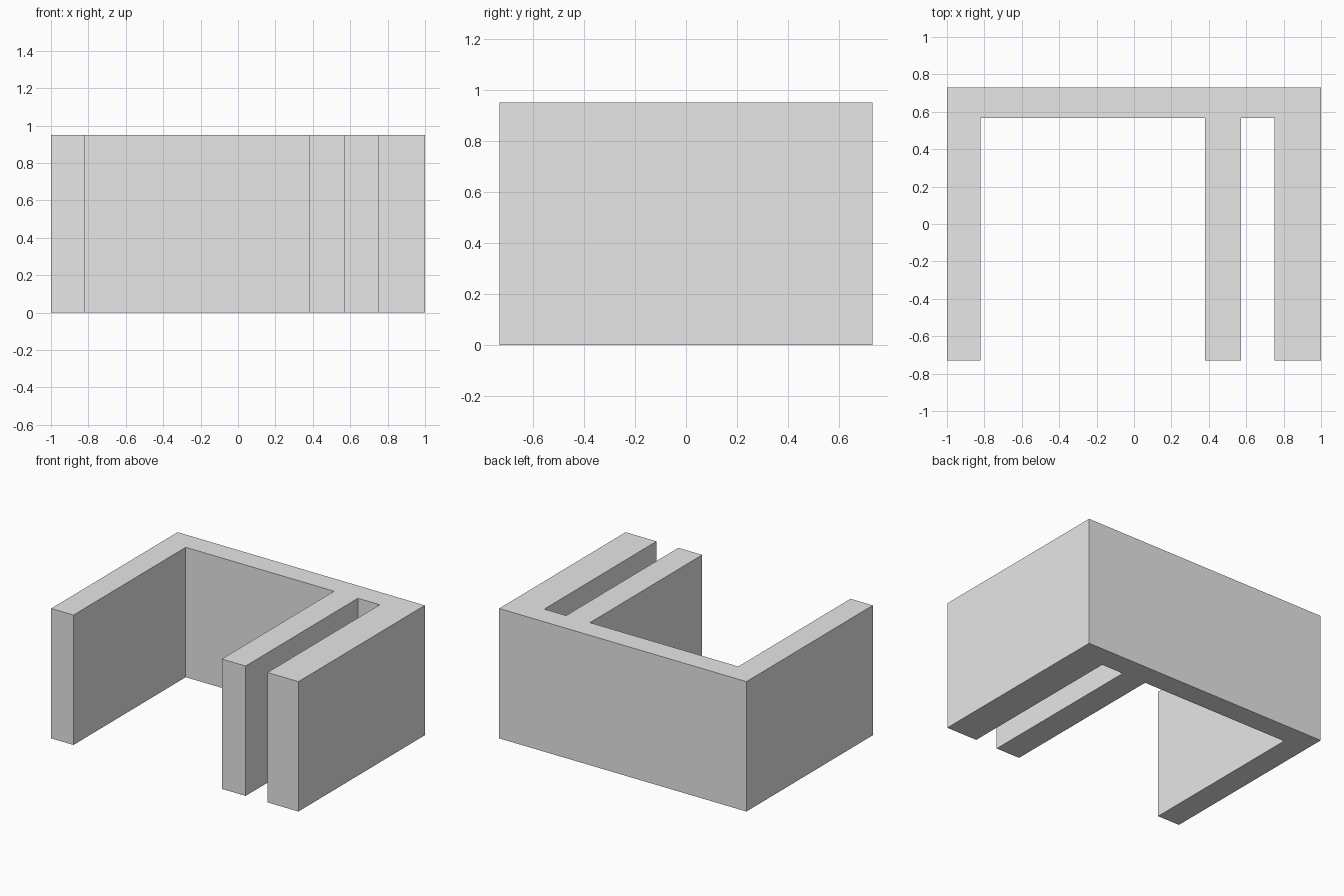
import bpy
import bmesh

HEIGHT = 0.95
FRONT, INNER, BACK = -0.73, 0.567, 0.73

cube = bpy.data.objects.get("Cube")
if cube:
    bpy.data.objects.remove(cube, do_unlink=True)

# Plain grey for the whole piece
grey = bpy.data.materials.new("plain_grey")
grey.use_nodes = True
colour = (0.8, 0.8, 0.8, 1)
grey.diffuse_color = colour
grey.node_tree.nodes["Principled BSDF"].inputs["Base Color"].default_value = colour

# Floor plan: back wall with three arms reaching to the front
arms = [(-1, -0.82), (0.38, 0.573), (0.75, 1)]
outline = [(-1, BACK)]
for i, (left, right) in enumerate(arms):
    if i > 0:
        outline.append((left, INNER))
    outline += [(left, FRONT), (right, FRONT)]
    if i < len(arms) - 1:
        outline.append((right, INNER))
outline.append((1, BACK))

# Extrude the plan into one solid
bm = bmesh.new()
floor = bm.faces.new([bm.verts.new((x, y, 0)) for x, y in outline])
result = bmesh.ops.extrude_face_region(bm, geom=[floor], use_keep_orig=True)
top = [v for v in result["geom"] if isinstance(v, bmesh.types.BMVert)]
bmesh.ops.translate(bm, verts=top, vec=(0, 0, HEIGHT))
bmesh.ops.recalc_face_normals(bm, faces=bm.faces)

mesh = bpy.data.meshes.new("three_arm_wall_block")
bm.to_mesh(mesh)
bm.free()
mesh.materials.append(grey)
block = bpy.data.objects.new("three_arm_wall_block", mesh)
bpy.context.collection.objects.link(block)
